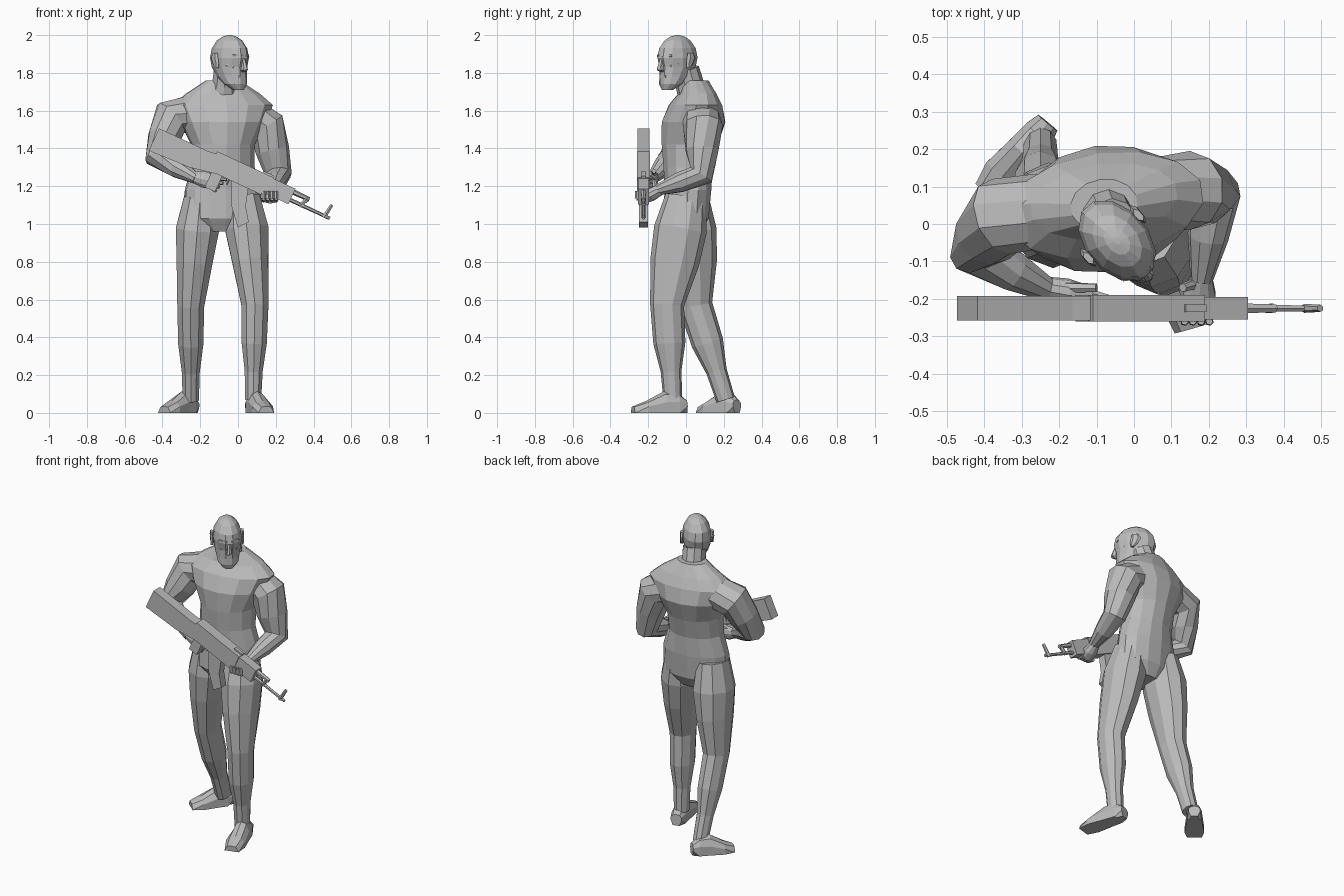
import bpy
import bmesh
import math
from mathutils import Vector

cube = bpy.data.objects.get("Cube")
if cube:
    bpy.data.objects.remove(cube, do_unlink=True)

grey = bpy.data.materials.new("plain grey")
grey.use_nodes = True
grey.diffuse_color = (0.5, 0.5, 0.5, 1)
shader = grey.node_tree.nodes["Principled BSDF"]
shader.inputs["Base Color"].default_value = grey.diffuse_color

FRONT = Vector((0, -1, 0))
UP = Vector((0, 0, 1))


def finish(name, bm):
    """Turn a bmesh into a flat shaded object."""
    bmesh.ops.recalc_face_normals(bm, faces=bm.faces)
    mesh = bpy.data.meshes.new(name)
    bm.to_mesh(mesh)
    bm.free()
    mesh.materials.append(grey)
    obj = bpy.data.objects.new(name, mesh)
    bpy.context.collection.objects.link(obj)
    return obj


def loft(name, rows, sides=10, depth_axis=FRONT, normal=None):
    """Skin elliptical rings; each row is centre, half width, half depth."""
    bm = bmesh.new()
    last = len(rows) - 1
    rings = []
    for i, (centre, width, depth) in enumerate(rows):
        along = rows[min(i + 1, last)][0] - rows[max(i - 1, 0)][0]
        along = (normal or along).normalized()
        deep = (depth_axis - along * depth_axis.dot(along)).normalized()
        wide = along.cross(deep)
        ring = []
        for k in range(sides):
            angle = math.tau * (k + 0.5) / sides
            offset = wide * math.cos(angle) * width + deep * math.sin(angle) * depth
            ring.append(bm.verts.new(centre + offset))
        rings.append(ring)
    for low, high in zip(rings, rings[1:]):
        for k in range(sides):
            n = (k + 1) % sides
            bm.faces.new((low[k], low[n], high[n], high[k]))
    bm.faces.new(rings[0])
    bm.faces.new(rings[-1])
    return finish(name, bm)


def rod(name, start, end, radius, taper=0.8):
    """Six sided bar between two points."""
    loft(name, [(start, radius, radius), (end, radius * taper, radius * taper)],
         sides=6, depth_axis=Vector((0.3, -1, 0.5)))


def limb(name, joints, profile, depth_axis=FRONT):
    """Loft a profile of (joint position, width, depth) along a chain of joints."""
    joints = [Vector(joint) for joint in joints]
    rows = []
    for t, width, depth in profile:
        bone = min(int(t), len(joints) - 2)
        rows.append((joints[bone].lerp(joints[bone + 1], t - bone), width, depth))
    return loft(name, rows, depth_axis=depth_axis)


# Torso, turned slightly so the right shoulder leads
torso_levels = (
    (0.96, 0, 0.12, 0.08), (1.03, 0, 0.21, 0.12), (1.18, 0.01, 0.205, 0.125),
    (1.3, 0.01, 0.17, 0.13), (1.42, 0.02, 0.17, 0.15), (1.54, 0.04, 0.23, 0.17),
    (1.63, 0.05, 0.27, 0.14), (1.69, 0.06, 0.2, 0.1), (1.76, 0.05, 0.09, 0.07))
loft("torso", [(Vector((-0.08, y, z)), width, depth) for z, y, width, depth in torso_levels],
     sides=14, depth_axis=Vector((0.14, -1, 0)), normal=UP)
limb("neck", [(-0.08, 0.04, 1.66), (-0.06, 0, 1.82)],
     [(0, 0.09, 0.08), (0.5, 0.07, 0.075), (1, 0.07, 0.07)])

# Legs share one profile: the left one strides forward, the right one trails
leg_profile = (
    (0, 0.09, 0.11), (0.3, 0.12, 0.14), (0.6, 0.1, 0.13), (1, 0.075, 0.09),
    (1.4, 0.07, 0.085), (1.7, 0.05, 0.055), (2, 0.045, 0.05))
limb("left_leg", [(0.03, 0, 1.14), (0.09, -0.1, 0.57), (0.08, -0.07, 0.07)], leg_profile)
limb("right_leg", [(-0.2, 0.01, 1.14), (-0.25, 0.05, 0.57), (-0.25, 0.21, 0.07)], leg_profile)

# Feet, lofted from heel to toe with flat soles
foot_profile = ((0, 0.035, 0.02), (0.15, 0.045, 0.05), (0.4, 0.05, 0.06),
                (0.75, 0.06, 0.03), (1, 0.045, 0.015))
for name, heel, toe in (("left_foot", (0.07, 0, 0.03), (0.15, -0.28, 0.01)),
                        ("right_foot", (-0.23, 0.27, 0.03), (-0.39, 0.08, 0.01))):
    foot = limb(name, [heel, toe], foot_profile, depth_axis=UP)
    for vert in foot.data.vertices:
        vert.co.z = vert.co.z * 1.4 if vert.co.z > 0.02 else 0

# Arms share one profile, starting inside the chest and ending at the wrist
arm_profile = [(i / 2, radius, radius) for i, radius in enumerate(
    (0.07, 0.1, 0.105, 0.09, 0.07, 0.055, 0.03))]
limb("right_arm", [(-0.14, 0.05, 1.61), (-0.355, 0.02, 1.56), (-0.425, -0.07, 1.355),
                   (-0.22, -0.18, 1.24)], arm_profile)
limb("left_arm", [(0, 0.07, 1.6), (0.15, 0.09, 1.52), (0.215, 0.08, 1.26),
                  (0.18, -0.15, 1.18)], arm_profile, Vector((0.2, -1, 1)))

# Right hand around the grip, left hand cupping the fore end
palm_profile = ((0, 0.03, 0.03), (0.5, 0.045, 0.035), (1, 0.04, 0.025))
limb("right_palm", [(-0.24, -0.17, 1.25), (-0.12, -0.19, 1.22)], palm_profile)
limb("left_palm", [(0.18, -0.14, 1.18), (0.17, -0.23, 1.13)], palm_profile, UP)
for i in range(4):
    knuckle = Vector((-0.13, -0.18, 1.245 - i * 0.02))
    rod("right_finger", knuckle, knuckle + Vector((0.07 - i * 0.02, -0.02, -0.01)), 0.012)
    knuckle = Vector((0.135 + i * 0.022, -0.21, 1.125))
    bend = knuckle + Vector((0, -0.05, 0.01))
    rod("left_finger", knuckle, bend, 0.013)
    rod("left_fingertip", bend, bend + UP * 0.04, 0.012)
rod("right_thumb", Vector((-0.18, -0.17, 1.26)), Vector((-0.1, -0.17, 1.28)), 0.015)
rod("left_thumb", Vector((0.16, -0.16, 1.18)), Vector((0.13, -0.17, 1.23)), 0.015)

# Head, built around a turned face direction
FACE = Vector((0.65, -0.75, 0)).normalized()
SIDE = FACE.cross(UP)
SKULL = Vector((-0.045, -0.045, 1.88))


def on_head(side, forward, height):
    return SKULL + SIDE * side + FACE * forward + UP * height


def head_loft(name, side, rows, sides=6):
    loft(name, [(on_head(side, forward, height), width, depth)
                for forward, height, width, depth in rows], sides, FACE, UP)


jaw = [(0.07, -0.17, 0.03, 0.03), (0.05, -0.14, 0.06, 0.06),
       (0.02, -0.1, 0.07, 0.09), (0, -0.05, 0.08, 0.11)]
dome = []
for degrees in (0, 25, 50, 70, 85):
    angle = math.radians(degrees)
    dome.append((0, 0.12 * math.sin(angle), 0.085 * math.cos(angle), 0.125 * math.cos(angle)))
head_loft("head", 0, jaw + dome, sides=12)
head_loft("nose", 0, [(0.11, 0, 0.01, 0.01), (0.12, -0.05, 0.014, 0.02),
                      (0.12, -0.065, 0.02, 0.02), (0.11, -0.075, 0.01, 0.01)])
rod("mouth", on_head(-0.024, 0.095, -0.1), on_head(0.024, 0.095, -0.1), 0.011, 1)
rod("chin", on_head(-0.012, 0.085, -0.145), on_head(0.012, 0.085, -0.145), 0.018, 1)
for s in (-1, 1):
    rod("brow", on_head(s * 0.01, 0.112, 0.01), on_head(s * 0.055, 0.085, 0.01), 0.011)
    rod("eye", on_head(s * 0.022, 0.105, -0.015), on_head(s * 0.044, 0.09, -0.015), 0.008)
    rod("cheek", on_head(s * 0.035, 0.08, -0.045), on_head(s * 0.06, 0.045, -0.035), 0.018)
    head_loft("ear", s * 0.088, [(0, -0.055, 0.01, 0.01), (-0.01, -0.03, 0.01, 0.025),
                                 (-0.02, 0, 0.012, 0.03), (-0.015, 0.025, 0.01, 0.02)])

# Rifle, drawn in its own slanting frame across the body
SLANT = math.radians(25)
MUZZLEWARD = Vector((math.cos(SLANT), 0, -math.sin(SLANT)))
ABOVE = Vector((math.sin(SLANT), 0, math.cos(SLANT)))


def on_gun(along, above):
    return Vector((-0.11, -0.225, 1.385)) + MUZZLEWARD * along + ABOVE * above


def plate(name, outline, thickness):
    """Extrude a side outline evenly about the middle of the rifle."""
    bm = bmesh.new()
    near = FRONT * thickness / 2
    face = bm.faces.new([bm.verts.new(on_gun(*point) + near) for point in outline])
    grown = bmesh.ops.extrude_face_region(bm, geom=[face])["geom"]
    verts = [item for item in grown if isinstance(item, bmesh.types.BMVert)]
    bmesh.ops.translate(bm, verts=verts, vec=-FRONT * thickness)
    finish(name, bm)


def block(name, back, front, bottom, top, thickness):
    plate(name, [(back, bottom), (front, bottom), (front, top), (back, top)], thickness)


plate("stock", [(-0.33, -0.02), (-0.33, -0.15), (-0.1, -0.14), (0.05, -0.11),
                (0.05, -0.01), (-0.05, -0.02)], 0.065)
block("receiver", 0, 0.33, -0.11, 0, 0.07)
block("fore_end", 0.3, 0.46, -0.095, -0.005, 0.06)
block("grip", 0.02, 0.08, -0.2, -0.1, 0.04)
block("rear_sight", 0.27, 0.33, -0.01, 0.01, 0.02)
plate("magazine", [(0.13, -0.1), (0.23, -0.1), (0.26, -0.2), (0.31, -0.27),
                   (0.27, -0.32), (0.19, -0.23)], 0.05)
rod("gas_tube", on_gun(0.45, -0.025), on_gun(0.55, -0.025), 0.015)
rod("barrel", on_gun(0.45, -0.07), on_gun(0.69, -0.07), 0.011)
rod("gas_block", on_gun(0.54, -0.02), on_gun(0.52, -0.08), 0.013)
rod("front_sight", on_gun(0.66, -0.08), on_gun(0.67, 0), 0.012)
rod("trigger", on_gun(0.12, -0.1), on_gun(0.12, -0.14), 0.006)
